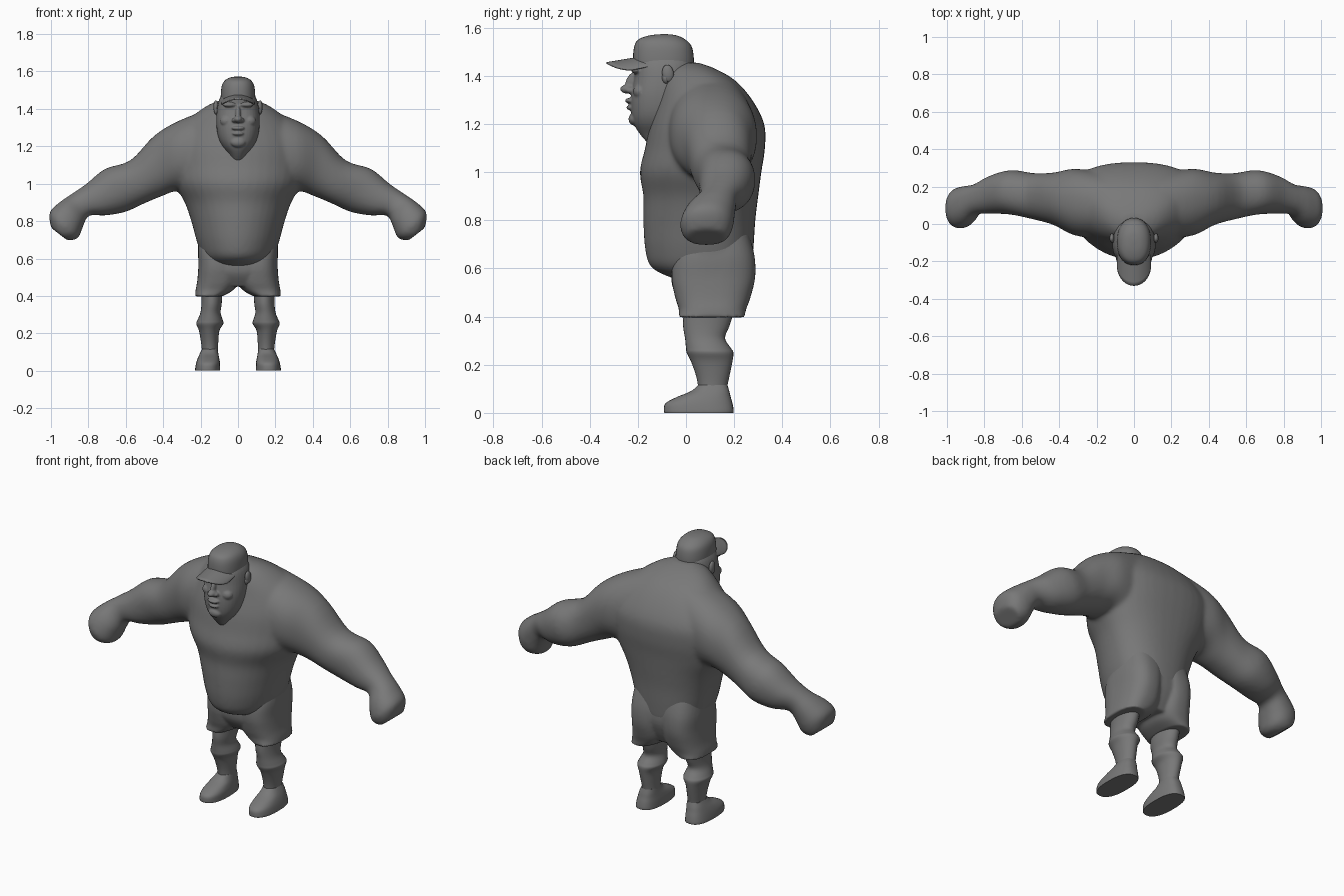
import bpy, bmesh, math
from mathutils import Vector, Matrix

grey = bpy.data.materials.new("plain grey")
grey.diffuse_color = (0.19, 0.19, 0.19, 1)


def power(v, e):
    return math.copysign(abs(v) ** e, v)


def ring(row, n, ef, eb, mid):
    """Closed oval between two x-z points, with own front and back depth."""
    ax, az, bx, bz, yf, yb = row
    cy = yf + (yb - yf) * mid
    pts = []
    for i in range(n):
        a = 2 * math.pi * i / n
        s = math.sin(a)
        e = eb if s > 0 else ef
        c = power(math.cos(a), 2 / e)
        y = cy + power(s, 2 / e) * ((yb - cy) if s > 0 else (cy - yf))
        pts.append(Vector(((ax + bx) / 2 + c * (bx - ax) / 2, y,
                           (az + bz) / 2 + c * (bz - az) / 2)))
    return pts


def smooth_rows(rows, steps):
    """Catmull-Rom interpolation of the ring rows."""
    out = []
    for i in range(len(rows) - 1):
        p0, p1 = rows[max(i - 1, 0)], rows[i]
        p2, p3 = rows[i + 1], rows[min(i + 2, len(rows) - 1)]
        for k in range(steps):
            t = k / steps
            out.append([0.5 * (2 * b + (c - a) * t + (2 * a - 5 * b + 4 * c - d) * t * t
                               + (3 * b - a - 3 * c + d) * t ** 3)
                        for a, b, c, d in zip(p0, p1, p2, p3)])
    return out + [list(rows[-1])]


def loft(bm, rows, sides=(1,), n=40, steps=4, ef=2, eb=2, mid=0.5):
    for s in sides:
        loops = []
        for row in smooth_rows(rows, steps):
            loops.append([bm.verts.new((p.x * s, p.y, p.z)) for p in ring(row, n, ef, eb, mid)])
        for a, b in zip(loops, loops[1:]):
            for i in range(n):
                j = (i + 1) % n
                bm.faces.new((a[i], a[j], b[j], b[i]))
        bm.faces.new(loops[0])
        bm.faces.new(loops[-1])


def tower(rows):
    """Rows of height, centre x, half width, front y, back y."""
    return [(c - w, z, c + w, z, f, b) for z, c, w, f, b in rows]


def blob(bm, loc, size, tilt=0, sides=(1,)):
    for s in sides:
        m = (Matrix.Translation((loc[0] * s, loc[1], loc[2])) @ Matrix.Rotation(tilt, 4, 'X')
             @ Matrix.Diagonal((*size, 1)))
        bmesh.ops.create_uvsphere(bm, u_segments=20, v_segments=12, radius=1, matrix=m)


def finish(name, bm, voxel=0, smooth=0, angle=50):
    bmesh.ops.recalc_face_normals(bm, faces=bm.faces)
    me = bpy.data.meshes.new(name)
    bm.to_mesh(me)
    bm.free()
    ob = bpy.data.objects.new(name, me)
    bpy.context.collection.objects.link(ob)
    me.materials.append(grey)
    bpy.ops.object.select_all(action='DESELECT')
    ob.select_set(True)
    bpy.context.view_layer.objects.active = ob
    if voxel:
        r = ob.modifiers.new("blend", 'REMESH')
        r.mode, r.voxel_size, r.use_smooth_shade = 'VOXEL', voxel, True
        m = ob.modifiers.new("soften", 'SMOOTH')
        m.factor, m.iterations = 0.5, smooth
    else:
        bpy.ops.object.shade_smooth_by_angle(angle=math.radians(angle))
    return ob


BOTH = (1, -1)

# Torso and arms, blended together
bm = bmesh.new()
loft(bm, tower([(0.55, 0, 0.13, -0.03, 0.24), (0.60, 0, 0.185, -0.14, 0.27),
                (0.68, 0, 0.217, -0.17, 0.28), (0.80, 0, 0.25, -0.177, 0.288),
                (0.90, 0, 0.285, -0.177, 0.30), (1.00, 0, 0.34, -0.192, 0.313),
                (1.10, 0, 0.36, -0.17, 0.328), (1.20, 0, 0.36, -0.15, 0.325),
                (1.30, 0, 0.31, -0.12, 0.275), (1.38, 0, 0.22, -0.10, 0.205),
                (1.43, 0, 0.14, -0.07, 0.12), (1.455, 0, 0.06, -0.03, 0.05)]),
     ef=1.95, eb=2.3, mid=0.6)
loft(bm, [(0.15, 1.40, 0.20, 0.92, -0.08, 0.28), (0.32, 1.335, 0.32, 0.96, -0.06, 0.295),
          (0.45, 1.255, 0.41, 0.932, -0.005, 0.275), (0.575, 1.125, 0.50, 0.895, 0.025, 0.272),
          (0.71, 1.08, 0.60, 0.85, 0.05, 0.288), (0.81, 1.0, 0.71, 0.83, 0.055, 0.26),
          (0.89, 0.945, 0.795, 0.83, 0.05, 0.215), (0.955, 0.90, 0.825, 0.78, 0.0, 0.205),
          (1.008, 0.845, 0.855, 0.71, -0.025, 0.195), (1.0, 0.765, 0.91, 0.695, 0.0, 0.17)],
     BOTH, ef=2.2, eb=2.2)
finish("body", bm, 0.011, 10)

# Shorts: hips plus two open-bottomed leg tubes
bm = bmesh.new()
loft(bm, tower([(0.45, 0, 0.17, -0.01, 0.22), (0.52, 0, 0.20, -0.055, 0.255),
                (0.60, 0, 0.21, -0.06, 0.275), (0.72, 0, 0.215, -0.05, 0.265)]), ef=2.6, eb=2.6)
loft(bm, tower([(0.397, 0.158, 0.072, -0.03, 0.243), (0.43, 0.127, 0.100, -0.03, 0.25),
                (0.48, 0.108, 0.110, -0.045, 0.268), (0.56, 0.103, 0.109, -0.06, 0.287),
                (0.65, 0.10, 0.113, -0.05, 0.285), (0.75, 0.09, 0.11, 0.0, 0.26)]),
     BOTH, ef=2.6, eb=2.5)
finish("shorts", bm, 0.008, 4)

# Legs with the sock cuff bulge under the knee
bm = bmesh.new()
loft(bm, tower([(0.06, 0.15, 0.042, 0.05, 0.17), (0.11, 0.15, 0.043, 0.05, 0.172),
                (0.16, 0.152, 0.047, 0.04, 0.182), (0.215, 0.154, 0.055, 0.02, 0.193),
                (0.25, 0.151, 0.072, 0.003, 0.197), (0.27, 0.149, 0.068, 0.0, 0.186),
                (0.31, 0.147, 0.054, -0.004, 0.162), (0.36, 0.141, 0.054, -0.012, 0.18),
                (0.42, 0.14, 0.055, -0.01, 0.20)]), BOTH, n=28)
finish("legs", bm)

# Shoes
bm = bmesh.new()
loft(bm, tower([(0, 0.162, 0.067, -0.09, 0.197), (0.012, 0.162, 0.067, -0.092, 0.198),
                (0.04, 0.16, 0.064, -0.085, 0.193), (0.065, 0.158, 0.058, -0.04, 0.186),
                (0.09, 0.155, 0.05, 0.02, 0.18), (0.115, 0.151, 0.042, 0.05, 0.172)]),
     BOTH, n=32, ef=2.4, eb=2.6)
finish("shoes", bm)

# Head with jaw, nose, mouth, brows and cheeks
bm = bmesh.new()
loft(bm, tower([(1.09, 0, 0.03, -0.13, 0.02), (1.15, 0, 0.05, -0.185, 0.03),
                (1.20, 0, 0.085, -0.217, 0.03), (1.25, 0, 0.106, -0.228, 0.03),
                (1.32, 0, 0.116, -0.228, 0.03), (1.39, 0, 0.113, -0.215, 0.03),
                (1.45, 0, 0.10, -0.21, 0.03), (1.50, 0, 0.07, -0.18, 0.0)]),
     n=36, ef=2.4, eb=2.2)
blob(bm, (0, -0.238, 1.345), (0.024, 0.036, 0.02))
blob(bm, (0, -0.228, 1.375), (0.014, 0.022, 0.042), -0.35)
blob(bm, (0.02, -0.232, 1.34), (0.014, 0.02, 0.013), 0, BOTH)
blob(bm, (0, -0.232, 1.297), (0.036, 0.022, 0.011))
blob(bm, (0, -0.228, 1.268), (0.032, 0.02, 0.011))
blob(bm, (0, -0.215, 1.22), (0.04, 0.024, 0.026))
blob(bm, (0.045, -0.208, 1.422), (0.038, 0.02, 0.013), 0, BOTH)
blob(bm, (0.06, -0.19, 1.335), (0.036, 0.03, 0.03), 0, BOTH)
finish("head", bm, 0.005, 3)

# Ears
bm = bmesh.new()
blob(bm, (0.118, -0.075, 1.41), (0.013, 0.024, 0.036), 0.15, BOTH)
blob(bm, (0.108, -0.085, 1.39), (0.02, 0.015, 0.024), 0.15, BOTH)
finish("ears", bm)

# Cap crown
bm = bmesh.new()
loft(bm, tower([(1.43, 0, 0.092, -0.218, 0.032), (1.48, 0, 0.092, -0.22, 0.032),
                (1.525, 0, 0.086, -0.214, 0.022), (1.552, 0, 0.07, -0.196, -0.005),
                (1.568, 0, 0.042, -0.15, -0.04), (1.573, 0, 0.01, -0.10, -0.08)]),
     n=36, ef=2.3, eb=2.2)
finish("cap", bm)

# Curved cap brim
bm = bmesh.new()
cols = []
for i in range(21):
    u = math.sin((i / 10 - 1) * math.pi / 2)
    bow = math.sqrt(max(0, 1 - u * u))
    back, tip = -0.12 - 0.08 * bow, -0.225 - 0.105 * bow
    cols.append([bm.verts.new((0.088 * u, back + (tip - back) * t / 6,
                               1.475 - 0.022 * t / 6 - 0.03 * u * u)) for t in range(7)])
for a, b in zip(cols, cols[1:]):
    for t in range(6):
        bm.faces.new((a[t], b[t], b[t + 1], a[t + 1]))
brim = finish("cap_brim", bm)
solid = brim.modifiers.new("thickness", 'SOLIDIFY')
solid.thickness, solid.offset = 0.007, 0
